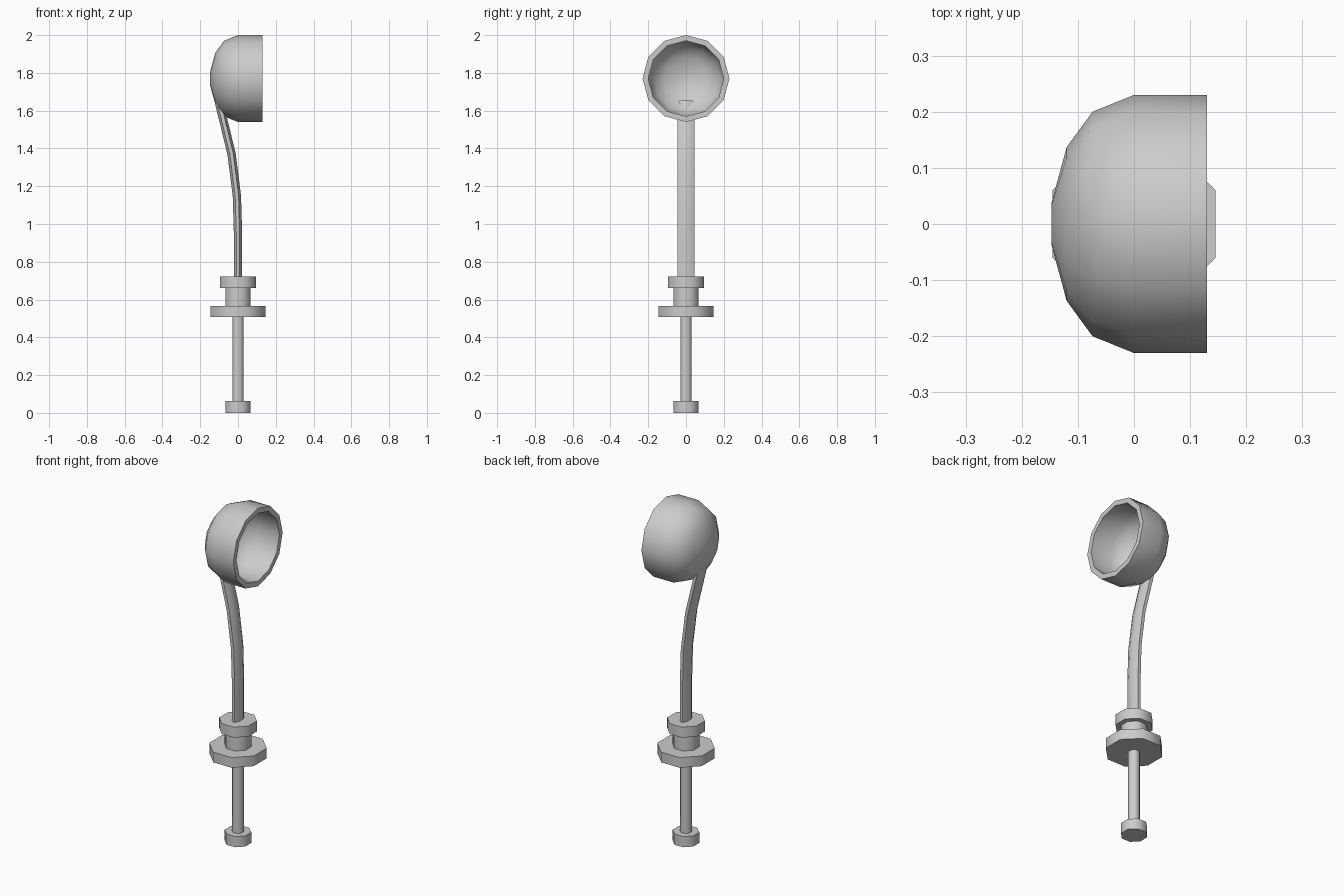
import bpy, bmesh, math
from mathutils import Vector

if "Cube" in bpy.data.objects:
    bpy.data.objects.remove(bpy.data.objects["Cube"], do_unlink=True)

metal = bpy.data.materials.new("pale_grey_metal")
metal.use_nodes = True
GREY = (0.6, 0.6, 0.6, 1)
metal.diffuse_color = GREY
metal.node_tree.nodes["Principled BSDF"].inputs["Base Color"].default_value = GREY


def loft(name, rings, angle=50):
    """Skin a list of closed rings and cap both ends."""
    bm = bmesh.new()
    loops = [[bm.verts.new(p) for p in ring] for ring in rings]
    for a, b in zip(loops, loops[1:]):
        for i in range(len(a)):
            j = (i + 1) % len(a)
            bm.faces.new((a[i], a[j], b[j], b[i]))
    bm.faces.new(loops[0])
    bm.faces.new(loops[-1])
    bmesh.ops.recalc_face_normals(bm, faces=bm.faces)
    mesh = bpy.data.meshes.new(name)
    bm.to_mesh(mesh)
    bm.free()
    mesh.materials.append(metal)
    obj = bpy.data.objects.new(name, mesh)
    bpy.context.collection.objects.link(obj)
    bpy.ops.object.select_all(action='DESELECT')
    obj.select_set(True)
    bpy.context.view_layer.objects.active = obj
    bpy.ops.object.shade_smooth_by_angle(angle=math.radians(angle))
    return obj


def octagon(rx, ry):
    """Eight-sided outline with flats facing the axes."""
    k = 1 / math.cos(math.pi / 8)
    angles = [math.pi / 8 + i * math.pi / 4 for i in range(8)]
    return [(rx * k * math.cos(a), ry * k * math.sin(a)) for a in angles]


# Stacked foot, shaft and collars
for name, r, z0, z1 in [
    ("foot_nut", 0.067, 0, 0.063),
    ("lower_shaft", 0.03, 0.04, 0.53),
    ("wide_flange", 0.145, 0.507, 0.567),
    ("neck", 0.067, 0.55, 0.68),
    ("upper_collar", 0.095, 0.66, 0.722),
]:
    loft(name, [[(x, y, z) for x, y in octagon(r, r)] for z in (z0, z1)])

# Flattened pole that bends back to the cup
path = [Vector(p) for p in [(0, 0, 0.7), (0, 0, 0.95), (-0.006, 0, 1.15),
                            (-0.034, 0, 1.37), (-0.09, 0, 1.6), (-0.102, 0, 1.65)]]
rings = []
for i, p in enumerate(path):
    t = (path[min(i + 1, len(path) - 1)] - path[max(i - 1, 0)]).normalized()
    side = Vector((t.z, 0, -t.x))
    rings.append([p + side * u + Vector((0, v, 0)) for u, v in octagon(0.022, 0.044)])
loft("curved_pole", rings)

# Hollow cup opening towards +x: outer shell, rim, then inner bowl
profile = [(-0.147, 0.038), (-0.12, 0.137), (-0.074, 0.2), (0, 0.23), (0.13, 0.23),
           (0.13, 0.2), (0, 0.2), (-0.06, 0.172), (-0.098, 0.118), (-0.12, 0.033)]
turns = [i * math.tau / 12 for i in range(12)]
loft("cup", [[(x, r * math.cos(a), 1.77 + r * math.sin(a)) for a in turns]
             for x, r in profile])
